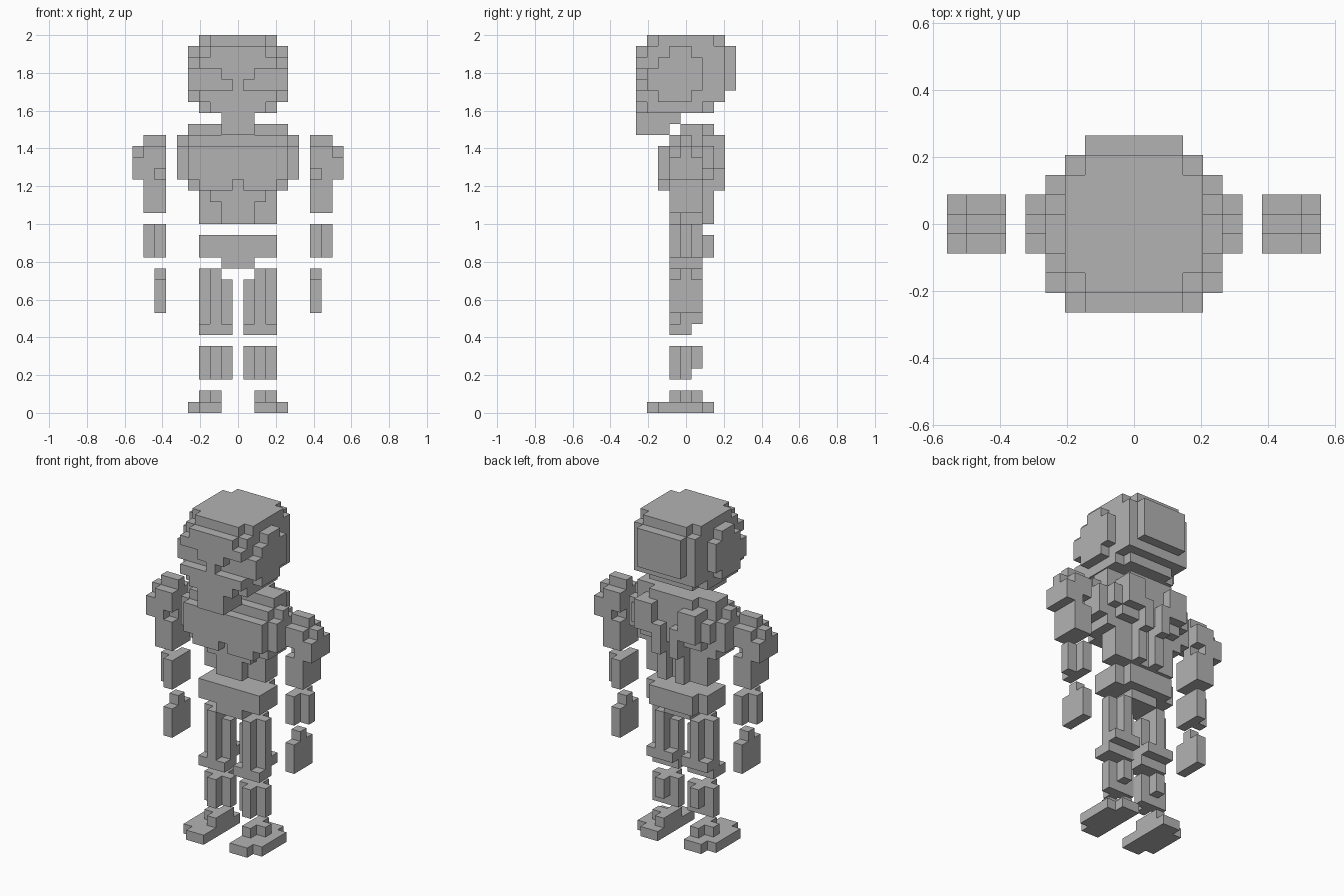
import bpy, bmesh
from mathutils import Vector
from itertools import product

cube = bpy.data.objects.get("Cube")
if cube:
    bpy.data.objects.remove(cube, do_unlink=True)

U = 2 / 34  # edge length of one block

grey = bpy.data.materials.new("plain grey")
grey.use_nodes = True
grey.diffuse_color = (0.45, 0.45, 0.45, 1)
bsdf = next(n for n in grey.node_tree.nodes if n.type == 'BSDF_PRINCIPLED')
bsdf.inputs["Base Color"].default_value = grey.diffuse_color
bsdf.inputs["Roughness"].default_value = 0.8


def box(x, y, z):
    """Cells of a block region; each range is inclusive, a number is one layer."""
    spans = [(r, r) if isinstance(r, int) else r for r in (x, y, z)]
    return set(product(*(range(a, b + 1) for a, b in spans)))


def mirror(cells):
    return {(-x, y, z) for x, y, z in cells}


def both(x, y, z):
    """The same region on the left and right."""
    cells = box(x, y, z)
    return cells | mirror(cells)


def build(name, cells):
    """Skin the outside of a set of cells with flat faces."""
    bm = bmesh.new()
    for c in cells:
        for axis, side in product(range(3), (-1, 1)):
            n = [0, 0, 0]
            n[axis] = side
            if tuple(a + b for a, b in zip(c, n)) in cells:
                continue
            normal = Vector(n)
            u = Vector((n[1], n[2], n[0]))
            v = normal.cross(u)
            mid = Vector(c) + Vector((0, 0, 0.5)) + normal / 2
            corners = [mid + (u * a + v * b) / 2
                       for a, b in ((-1, -1), (1, -1), (1, 1), (-1, 1))]
            bm.faces.new([bm.verts.new(p * U) for p in corners])
    bmesh.ops.remove_doubles(bm, verts=bm.verts, dist=U / 100)
    bmesh.ops.dissolve_limit(bm, angle_limit=0.01, verts=bm.verts, edges=bm.edges)
    mesh = bpy.data.meshes.new(name)
    bm.to_mesh(mesh)
    bm.free()
    mesh.materials.append(grey)
    obj = bpy.data.objects.new(name, mesh)
    bpy.context.collection.objects.link(obj)


def pair(name, cells):
    build("left_" + name, cells)
    build("right_" + name, mirror(cells))


# Head: skull, crown with cut corners, rear bulge
head = box((-3, 3), (-3, 3), (28, 32))
head |= box((-3, 3), (-2, 2), 33) | box((-2, 2), (-3, 3), 33)
head |= box((-2, 2), 4, (29, 32))
head |= box((-3, 3), (-3, 1), 27) | box((-2, 2), (-4, 2), 27)
# Face: forehead, brow bridge, nose, cheeks
head |= box((-2, 2), -4, 32) | box((-3, 3), -4, 31)
head |= box((-1, 1), -4, 30) | box(0, -4, 29) | box((-3, 3), -4, 28)
# Ears
head |= both(4, (-1, 0), 32) | both(4, (-2, 1), 31)
head |= both(4, (-3, 1), (29, 30)) | both(4, (-2, 0), 28)
# Jaw
head |= box((-1, 1), (-4, -1), 26) | box((-1, 1), (-4, -2), 25)
build("head", head)

# Torso: shoulders and ribcage
torso = box((-4, 4), (0, 1), 25) | box((-2, 2), 2, 25)
torso |= box((-4, 4), (-1, 1), (20, 24)) | box((-3, 3), 2, (21, 24))
torso |= both(4, 2, (22, 23))
torso |= both(5, 0, (21, 24)) | both(5, (-1, 1), (21, 23))
# Chest plate
torso |= box((-4, 4), -2, (21, 23)) | both((1, 3), -2, 20)
# Shoulder blades and spine muscles
torso |= both((2, 3), 3, (22, 24)) | both(1, 3, (20, 22))
torso |= both(1, 2, (17, 20))
# Waist and belly
torso |= box((-3, 3), (0, 1), (17, 19))
torso |= box((-2, 2), -1, 19) | box((-1, 1), -1, (17, 18))
build("torso", torso)

# Pelvis
build("pelvis", box((-3, 3), (-1, 1), (14, 15)) | box((-2, 2), 2, (14, 15))
      | box((-1, 1), (-1, 1), 13))

# Upper arm: shoulder cap, upper arm body, notch at the armpit
arm = box((7, 8), 0, (18, 24)) | box((7, 8), (-1, 1), (18, 23))
arm |= box(9, 0, (21, 23)) | box(9, (-1, 1), (21, 22))
arm -= box(7, -1, 21) | box(7, 1, 21)
pair("upper_arm", arm)

# Forearm and hand
pair("forearm", box(7, (-1, 1), (14, 16)) | box(8, 0, (14, 16)))
pair("hand", box(7, (-1, 1), (9, 11)) | box(7, 0, 12))

# Thigh: cross-shaped column with knee flanges
thigh = box(2, (-1, 1), (8, 12)) | box((1, 3), 0, (7, 11)) | box(3, 0, 12)
thigh |= box((1, 3), -1, 7) | box((1, 3), 1, 8)
pair("thigh", thigh)

# Shin
pair("shin", box((1, 3), 0, (3, 5)) | box(2, -1, (3, 5)) | box(2, 1, (4, 5)))

# Foot: sole and ankle
foot = box((2, 3), (-3, 2), 0) | box(4, (-2, 1), 0)
foot |= box(2, (-1, 1), 1) | box(3, 0, 1)
pair("foot", foot)
